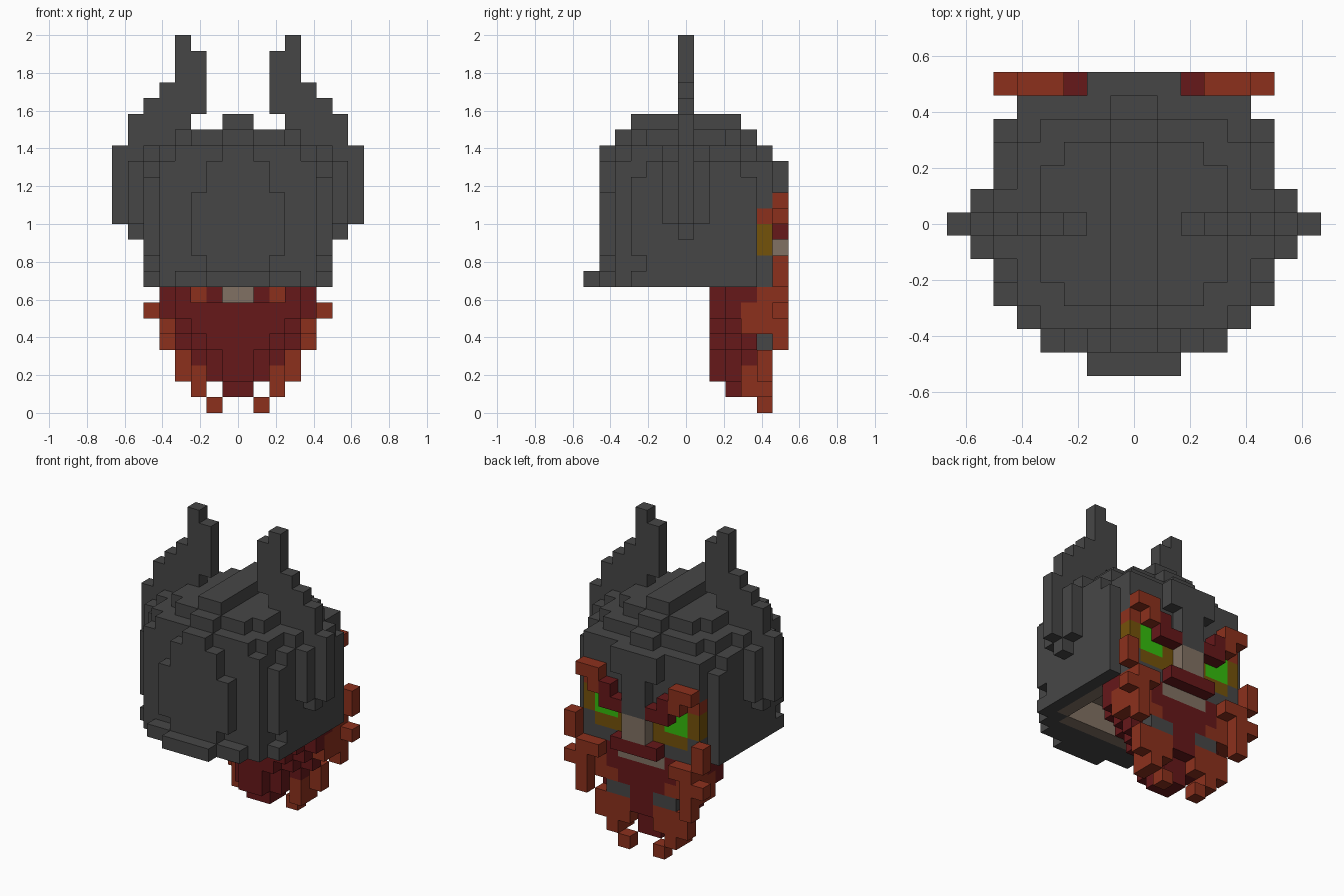
import bpy
import bmesh
from mathutils import Vector

if "Cube" in bpy.data.objects:
    bpy.data.objects.remove(bpy.data.objects["Cube"], do_unlink=True)

UNIT = 2 / 24  # edge of one block


def make_material(name, rgb):
    mat = bpy.data.materials.new(name)
    mat.use_nodes = True
    colour = (*rgb, 1)
    mat.diffuse_color = colour
    mat.node_tree.nodes["Principled BSDF"].inputs["Base Color"].default_value = colour
    return mat


materials = {
    "steel": make_material("dark steel", (.062, .062, .062)),
    "ginger": make_material("ginger hair", (.262, .03, .012)),
    "auburn": make_material("dark red hair", (.133, .009, .01)),
    "skin": make_material("skin", (.22, .165, .125)),
    "amber": make_material("amber eye rim", (.175, .085, .003)),
    "green": make_material("green iris", (.035, .5, .004)),
}
cells = {}


def span(pair):
    return range(pair[0], pair[1])


def block(part, colour, x, y, z):
    """Fill a box of blocks on both sides of the middle plane."""
    for i in span(x):
        for j in span(y):
            for k in span(z):
                cells[i, j, k] = cells[-1 - i, j, k] = (part, colour)


def carve(x, y, z):
    for i in span(x):
        for j in span(y):
            for k in span(z):
                cells.pop((i, j, k), None)
                cells.pop((-1 - i, j, k), None)


def helmet(x, y, z):
    block("helmet", "steel", x, y, z)


# Helmet walls, with rounded corners above the brow
helmet((0, 6), (3, 11), (8, 15))
helmet((0, 6), (4, 10), (15, 16))
helmet((0, 5), (2, 12), (9, 16))
helmet((0, 3), (1, 2), (10, 14))
helmet((0, 2), (1, 2), (9, 16))
carve((5, 6), (3, 4), (9, 10))

# Dome and crest
helmet((0, 4), (2, 11), (16, 17))
helmet((0, 5), (3, 10), (16, 17))
helmet((0, 6), (5, 8), (16, 17))
helmet((0, 3), (3, 10), (17, 18))
helmet((0, 4), (4, 9), (17, 18))
for inset in range(3):
    helmet((0, 1), (1 + inset, 12 - inset), (16 + inset, 17 + inset))

# Stepped brim
for width, row in ((2, 0), (4, 1), (5, 2)):
    block("brim", "steel", (0, width), (row, row + 1), (8, 9))

# Forehead plate and nose guard
block("nose_guard", "steel", (0, 2), (12, 13), (14, 16))
block("nose_guard", "steel", (0, 1), (12, 13), (11, 14))

# Horns with their sockets
for x, z in (((3, 4), (23, 24)), ((2, 4), (21, 23)), ((2, 5), (20, 21)),
             ((2, 6), (19, 20)), ((3, 7), (17, 19)), ((5, 8), (12, 17)),
             ((6, 7), (11, 12))):
    block("horns", "steel", x, (6, 7), z)
block("horn_sockets", "steel", (6, 7), (5, 8), (12, 16))

# Head lining the open underside
block("head", "skin", (0, 5), (4, 11), (8, 11))
block("head", "skin", (0, 4), (3, 4), (8, 11))
carve((0, 4), (4, 11), (8, 10))

# Face, eyes and cheek guards
block("head", "skin", (0, 1), (11, 12), (7, 12))
block("cheek_guards", "steel", (1, 5), (11, 12), (8, 10))
block("eyes", "amber", (1, 4), (11, 12), (9, 10))
block("eyes", "amber", (1, 5), (11, 12), (10, 12))
block("eyes", "green", (2, 4), (11, 12), (10, 12))
block("nose", "skin", (0, 1), (12, 13), (9, 11))
block("mouth", "skin", (0, 2), (11, 12), (7, 8))

# Eyebrows
block("eyebrows", "ginger", (4, 5), (11, 12), (12, 13))
block("eyebrows", "ginger", (4, 5), (12, 13), (13, 14))
block("eyebrows", "ginger", (3, 4), (12, 13), (12, 14))
block("eyebrows", "auburn", (2, 3), (12, 13), (12, 13))
block("eyebrows", "auburn", (1, 3), (12, 13), (11, 12))

# Dark beard core, tapering downward and toward the neck
for z, widths in ((7, (4, 5, 5)), (6, (4, 5, 5)), (5, (3, 4, 4)),
                  (4, (2, 3, 4)), (3, (1, 2, 3)), (2, (1, 2, 2)), (1, (0, 1, 1))):
    for row, width in enumerate(widths):
        block("beard", "auburn", (0, width), (8 + row, 9 + row), (z, z + 1))
carve((0, 3), (8, 11), (7, 8))
block("beard", "auburn", (1, 2), (10, 11), (7, 8))
block("beard", "ginger", (2, 3), (10, 11), (7, 8))

# Ginger beard front with a dark patch round the mouth
block("beard_front", "ginger", (4, 5), (11, 12), (7, 8))
block("beard_front", "ginger", (0, 5), (11, 12), (5, 7))
block("beard_front", "ginger", (0, 4), (11, 12), (3, 4))
block("beard_front", "ginger", (3, 5), (10, 11), (5, 7))
for width, row in ((1, 3), (1, 4), (2, 5), (3, 6)):
    block("beard_front", "auburn", (0, width), (11, 12), (row, row + 1))
block("beard_front", "auburn", (2, 4), (11, 12), (7, 8))

# Braids with metal clasps
block("clasps", "steel", (1, 3), (11, 12), (4, 5))
block("braids", "ginger", (1, 4), (11, 12), (2, 4))
block("braids", "ginger", (2, 3), (10, 12), (1, 3))
block("braids", "ginger", (1, 2), (11, 12), (0, 1))

# Moustache and side whiskers
block("moustache", "auburn", (0, 2), (12, 13), (8, 9))
block("moustache", "ginger", (3, 5), (12, 13), (7, 8))
block("whiskers", "ginger", (4, 6), (12, 13), (6, 7))
block("whiskers", "ginger", (5, 6), (12, 13), (8, 10))
block("whiskers", "ginger", (4, 5), (12, 13), (4, 6))


def build_part(part):
    """Make one object from the exposed block faces of a part."""
    mesh = bpy.data.meshes.new(part)
    used = sorted({c for p, c in cells.values() if p == part})
    for colour in used:
        mesh.materials.append(materials[colour])
    bm = bmesh.new()
    for cell, (owner, colour) in cells.items():
        if owner != part:
            continue
        centre = Vector(cell) + Vector((.5, -6, .5))
        for axis in range(3):
            for sign in (-1, 1):
                normal = Vector((0, 0, 0))
                normal[axis] = sign
                if tuple(int(a + b) for a, b in zip(cell, normal)) in cells:
                    continue
                u = Vector((0, 0, 0))
                u[(axis + 1) % 3] = .5
                v = normal.cross(u)
                middle = centre + normal / 2
                corners = (middle - u - v, middle + u - v, middle + u + v, middle - u + v)
                face = bm.faces.new([bm.verts.new(c * UNIT) for c in corners])
                face.material_index = used.index(colour)
    bmesh.ops.remove_doubles(bm, verts=bm.verts, dist=UNIT / 100)
    bm.to_mesh(mesh)
    bm.free()
    bpy.context.collection.objects.link(bpy.data.objects.new(part, mesh))


for part_name in sorted({p for p, c in cells.values()}):
    build_part(part_name)
